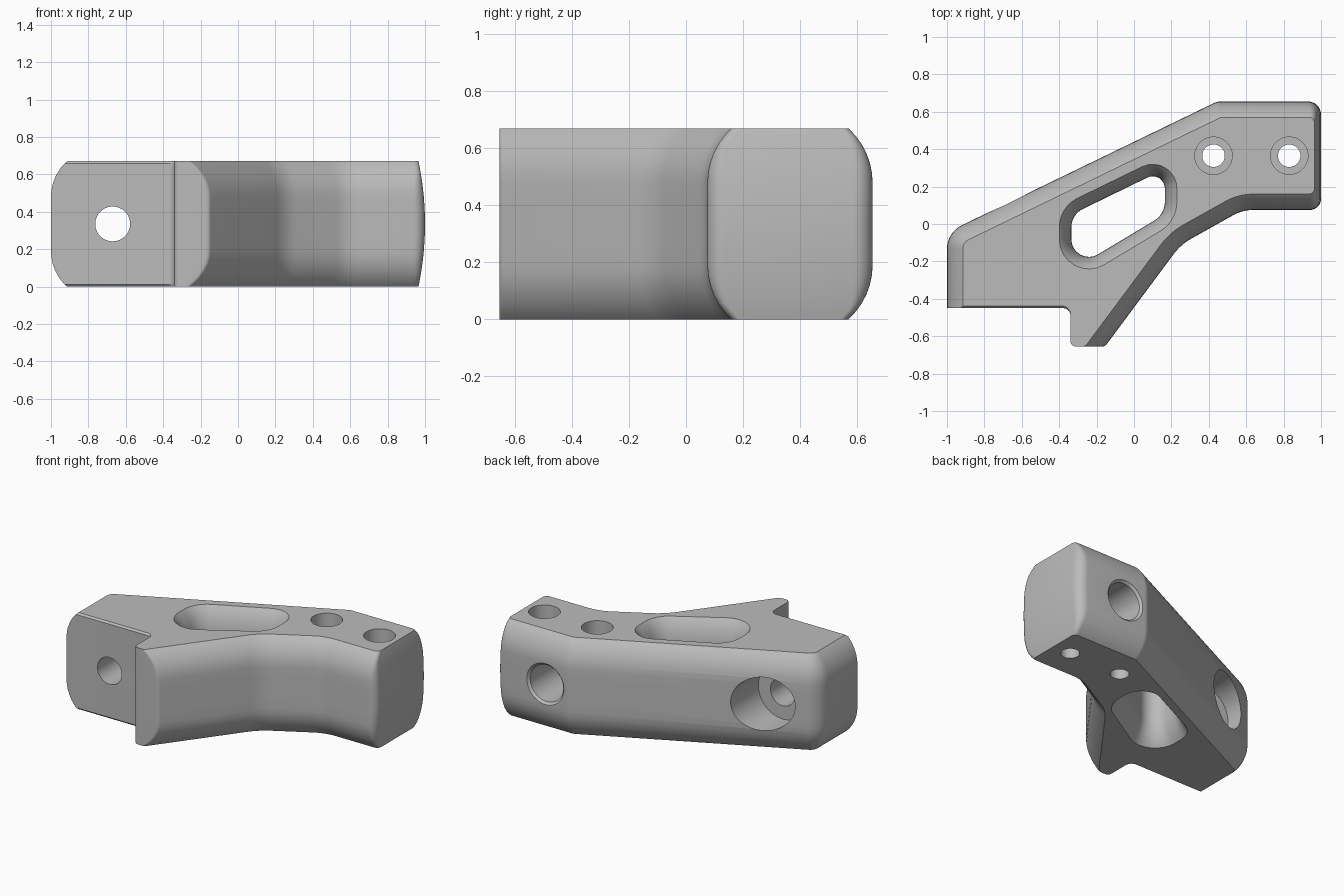
import bpy, bmesh, math
from mathutils import Vector, Matrix

HEIGHT = 0.67
MID = HEIGHT / 2

if "Cube" in bpy.data.objects:
    bpy.data.objects.remove(bpy.data.objects["Cube"], do_unlink=True)

# One plain grey for the whole part
grey = bpy.data.materials.new("satin_grey")
grey.use_nodes = True
colour = (0.5, 0.5, 0.5, 1)
grey.diffuse_color = colour
grey.node_tree.nodes["Principled BSDF"].inputs["Base Color"].default_value = colour


# Inset of each kind of edge at height z
def inset(kind, z):
    t = min(max(min(z, HEIGHT - z), 0), MID)
    rise = max(0.19 - t, 0)
    arc = 0.255 - math.sqrt(0.255 ** 2 - rise ** 2)
    if kind == "round":
        return arc
    if kind == "flare":
        return -0.76 * arc
    if kind == "bulge":
        return 0.035 * ((z - MID) / MID) ** 2
    if kind == "chamfer":
        return max(0.012 - t, 0)
    return 0


def section(corners, z, steps=8):
    """Offset every edge inward, then round the corners.
    A corner is (x, y, radius, kind of the edge leaving it), counterclockwise."""
    count = len(corners)
    pts = [Vector(c[:2]) for c in corners]
    lines = []
    for i, c in enumerate(corners):
        d = (pts[(i + 1) % count] - pts[i]).normalized()
        amount = inset(c[3], z)
        lines.append((pts[i] + Vector((-d.y, d.x)) * amount, d, amount))
    ring = []
    for i, c in enumerate(corners):
        (p, a, m), (q, b, n) = lines[i - 1], lines[i]
        turn = a.cross(b)
        corner = p + a * ((q - p).cross(b) / turn)
        if c[2] == 0:
            ring.append(corner)
            continue
        side = 1 if turn > 0 else -1
        r = max(c[2] - side * (m + n) / 2, 0.03)
        angle = math.atan2(turn, a.dot(b))
        start = corner - a * (r * math.tan(abs(angle) / 2))
        centre = start + Vector((-a.y, a.x)) * r * side
        for k in range(steps + 1):
            ring.append(centre + Matrix.Rotation(angle * k / steps, 2) @ (start - centre))
    return ring


def build(name, rings):
    """Skin a stack of matching rings and close both ends."""
    bm = bmesh.new()
    loops = [[bm.verts.new(v) for v in ring] for ring in rings]
    for low, high in zip(loops, loops[1:]):
        for i in range(len(low)):
            j = (i + 1) % len(low)
            bm.faces.new((low[i], low[j], high[j], high[i]))
    bm.faces.new(loops[0][::-1])
    bm.faces.new(loops[-1])
    bmesh.ops.recalc_face_normals(bm, faces=bm.faces)
    mesh = bpy.data.meshes.new(name)
    bm.to_mesh(mesh)
    bm.free()
    mesh.materials.append(grey)
    obj = bpy.data.objects.new(name, mesh)
    bpy.context.collection.objects.link(obj)
    return obj


def loft(name, corners, levels):
    return build(name, [[(p.x, p.y, z) for p in section(corners, z)] for z in levels])


def bore(name, axis, a, b, steps, sides=64):
    """Stepped round cutter: steps are (position along axis, radius)."""
    rings = []
    for pos, r in steps:
        ring = []
        for k in range(sides):
            t = math.tau * k / sides
            u, v = a + r * math.cos(t), b + r * math.sin(t)
            ring.append((u, v, pos) if axis == "z" else (u, pos, v))
        rings.append(ring)
    return build(name, rings)


# Body: bent grip outline with rounded long edges
half = [0, 0.012, 0.03, 0.055, 0.085, 0.12, 0.155, 0.19, 0.26]
levels = half + [MID] + [HEIGHT - t for t in reversed(half)]
outline = [
    (-1, -0.45, 0, "chamfer"),
    (-0.34, -0.45, 0.04, "flat"),
    (-0.34, -0.655, 0.03, "flat"),
    (-0.155, -0.655, 0.03, "round"),
    (0.25, -0.11, 0.3, "round"),
    (0.58, 0.075, 0.22, "round"),
    (1, 0.075, 0.06, "bulge"),
    (1, 0.655, 0.07, "round"),
    (0.445, 0.655, 0.08, "round"),
    (-1, -0.045, 0.14, "round"),
]
body = loft("grip_body", outline, levels)

# Slot: flares outward towards both flat faces
slot = [
    (-0.335, 0.05, 0.11, "flare"),
    (-0.335, -0.248, 0.094, "flare"),
    (0.165, 0.052, 0.12, "flare"),
    (0.165, 0.294, 0.065, "flare"),
]
over = 0.02
cutters = [loft("slot_cutter", [slot[0], slot[1], slot[2], slot[3]],
                [-over] + levels + [HEIGHT + over])]

# Pair of counterbored screw holes
for x in (0.425, 0.83):
    cutters.append(bore("screw_hole_cutter", "z", x, 0.365,
                        [(-0.1, 0.06), (0.45, 0.06), (0.45, 0.1), (0.8, 0.1)]))

# Bolt hole through the front pad, with a wide recess from the back
cutters.append(bore("bolt_hole_cutter", "y", -0.67, MID,
                    [(-0.6, 0.093), (-0.1, 0.093), (-0.1, 0.185), (0.5, 0.185)]))

# Blind bore in the back with a bevelled mouth
cutters.append(bore("blind_bore_cutter", "y", 0.62, MID,
                    [(0.24, 0.127), (0.64, 0.127), (0.656, 0.143), (0.8, 0.143)]))

# Cut everything out of the body
bpy.ops.object.select_all(action="DESELECT")
bpy.context.view_layer.objects.active = body
body.select_set(True)
for cutter in cutters:
    cutter.hide_render = True
    mod = body.modifiers.new("cut", "BOOLEAN")
    mod.operation = "DIFFERENCE"
    mod.solver = "EXACT"
    mod.object = cutter
    bpy.ops.object.modifier_apply(modifier=mod.name)
    bpy.data.objects.remove(cutter, do_unlink=True)

bpy.ops.object.shade_smooth_by_angle(angle=math.radians(28))
